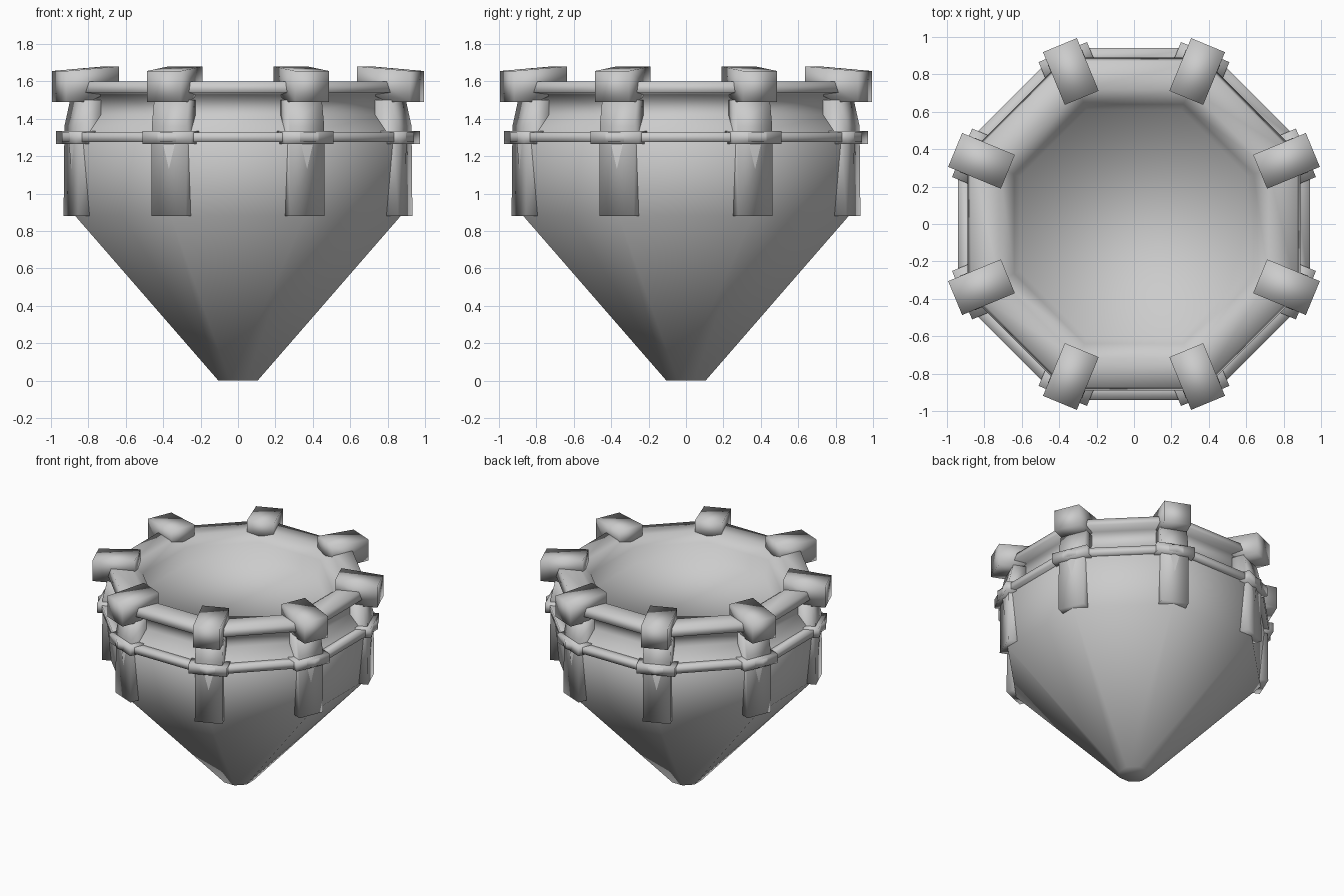
import bpy, bmesh
from math import cos, sin, pi

if "Cube" in bpy.data.objects:
    bpy.data.objects.remove(bpy.data.objects["Cube"])

C = cos(pi / 8)  # apothem to corner radius


def finish(name, bm):
    bmesh.ops.recalc_face_normals(bm, faces=bm.faces)
    me = bpy.data.meshes.new(name)
    bm.to_mesh(me)
    bm.free()
    for p in me.polygons:
        p.use_smooth = True
    ob = bpy.data.objects.new(name, me)
    bpy.context.collection.objects.link(ob)
    return ob


def octagon_lathe(name, profile, closed=False):
    """Sweep (apothem, z) points round an octagon with flats facing the axes."""
    bm = bmesh.new()
    rings = [[bm.verts.new((a / C * cos((k + .5) * pi / 4),
                            a / C * sin((k + .5) * pi / 4), z)) for k in range(8)]
             for a, z in profile]
    pairs = list(zip(rings, rings[1:]))
    if closed:
        pairs.append((rings[-1], rings[0]))
    for lo, hi in pairs:
        for k in range(8):
            n = (k + 1) % 8
            bm.faces.new((lo[k], lo[n], hi[n], hi[k]))
    if not closed:
        bm.faces.new(rings[0])
        bm.faces.new(rings[-1])
    return finish(name, bm)


def corner_blocks(name, section, half_width):
    """Extrude a (radius, z) section sideways at each octagon corner."""
    for k in range(8):
        t = (k + .5) * pi / 4
        bm = bmesh.new()
        sides = []
        for w in (-half_width, half_width):
            sides.append([bm.verts.new((r * cos(t) - w * sin(t),
                                        r * sin(t) + w * cos(t), z)) for r, z in section])
            bm.faces.new(sides[-1])
        n = len(section)
        for i in range(n):
            j = (i + 1) % n
            bm.faces.new((sides[0][i], sides[0][j], sides[1][j], sides[1][i]))
        finish(f"{name}_{k + 1}", bm)


# Tapered bowl with neck, rim and recessed floor
octagon_lathe("bowl", [(.105, 0), (.87, .88), (.905, 1.28), (.87, 1.33), (.81, 1.42),
                       (.81, 1.53), (.89, 1.54), (.87, 1.6), (.72, 1.6),
                       (.64, 1.54), (.61, 1.43)])

# Raised band round the bowl
octagon_lathe("band", [(.85, 1.275), (.94, 1.275), (.94, 1.325), (.85, 1.325)], closed=True)

# Corner fittings: posts, band clips and rim caps
corner_blocks("corner_post", [(.84, .88), (.968, .88), (.963, 1.36), (.93, 1.5), (.82, 1.5)], .1)
corner_blocks("band_clip", [(.88, 1.265), (.995, 1.265), (.995, 1.335), (.88, 1.335)], .14)
corner_blocks("rim_cap", [(.9, 1.49), (1.035, 1.49), (1.035, 1.655), (.73, 1.68), (.73, 1.57)], .098)
